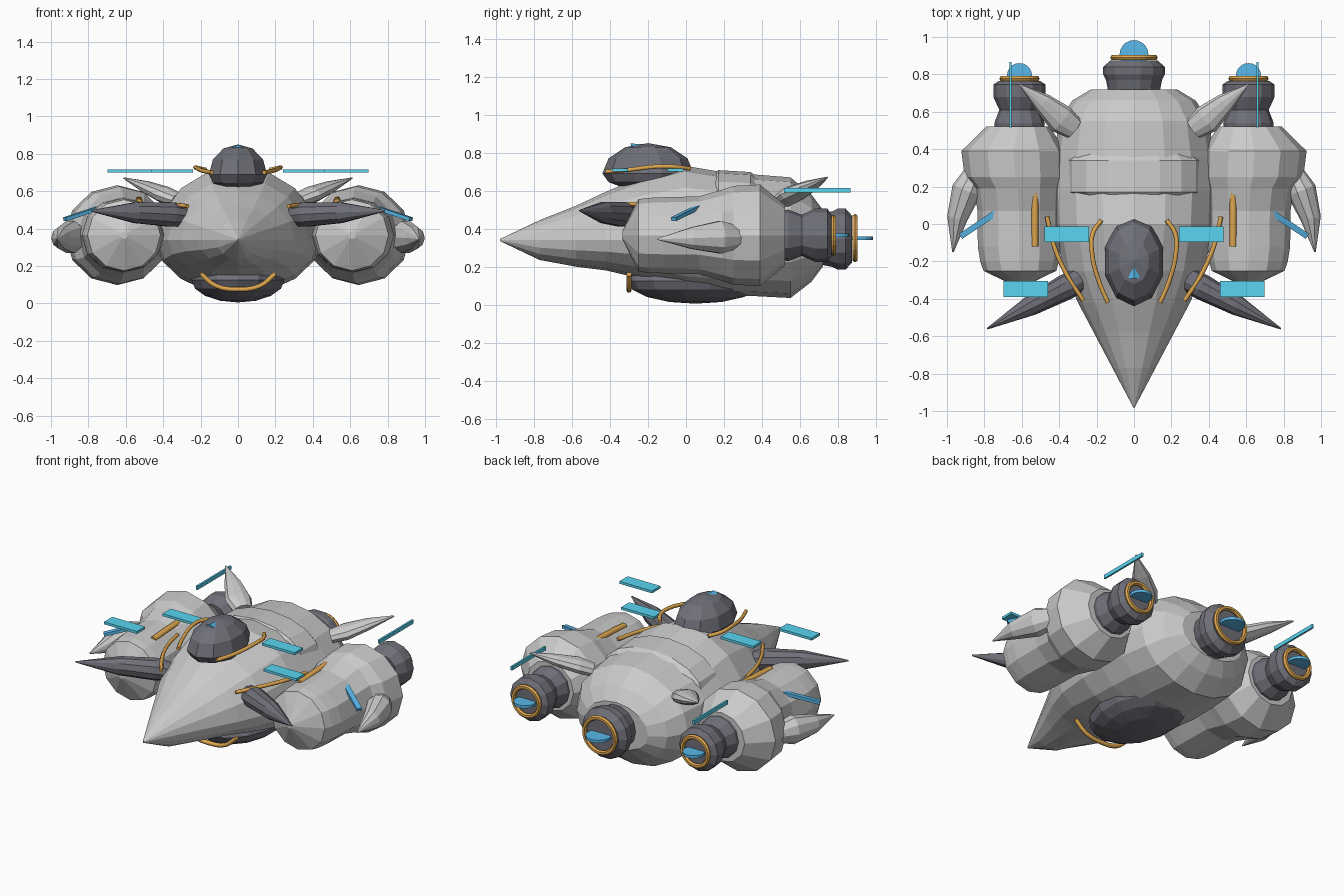
import bpy, bmesh, math
from mathutils import Vector, Matrix

if "Cube" in bpy.data.objects:
    bpy.data.objects.remove(bpy.data.objects["Cube"])


def mat(name, col):
    m = bpy.data.materials.new(name)
    m.diffuse_color = (*col, 1)
    m.use_nodes = True
    m.node_tree.nodes["Principled BSDF"].inputs["Base Color"].default_value = m.diffuse_color
    return m


DARK = mat("dark_metal", (0.16, 0.16, 0.19))
CYAN = mat("cyan", (0.10, 0.66, 0.88))
BLUE = mat("blue_glow", (0.10, 0.48, 0.82))
ORANGE = mat("orange", (0.75, 0.39, 0.08))


def finish(name, bm, m=None):
    bmesh.ops.recalc_face_normals(bm, faces=bm.faces)
    me = bpy.data.meshes.new(name)
    bm.to_mesh(me)
    bm.free()
    ob = bpy.data.objects.new(name, me)
    bpy.context.collection.objects.link(ob)
    if m:
        me.materials.append(m)
    return ob


def loft(name, rings, n=12, m=None):
    """Rings are (centre, half_width, half_up, half_down), set square to the path."""
    bm = bmesh.new()
    pts = [Vector(r[0]) for r in rings]
    loops = []
    for i, (c, w, u, d) in enumerate(rings):
        t = (pts[min(i + 1, len(pts) - 1)] - pts[max(i - 1, 0)]).normalized()
        side = t.cross(Vector((0, 0, 1))).normalized()
        up = side.cross(t)
        loop = []
        for k in range(n):
            a = 2 * math.pi * k / n
            s = math.sin(a)
            loop.append(bm.verts.new(pts[i] + side * w * math.cos(a) + up * s * (u if s > 0 else d)))
        loops.append(loop)
    for a, b in zip(loops, loops[1:]):
        for k in range(n):
            bm.faces.new((a[k], a[(k + 1) % n], b[(k + 1) % n], b[k]))
    bm.faces.new(loops[0])
    bm.faces.new(loops[-1])
    return finish(name, bm, m)


def along_y(name, x, z, prof, n=12, m=None):
    """Turned body along y from (y, half_width, half_height)."""
    return loft(name, [((x, y, z), w, h, h) for y, w, h in prof], n, m)


def ellipsoid(name, c, r, m, u=10, v=8, down=None):
    """Low-poly ellipsoid; its lower half can have its own height."""
    bm = bmesh.new()
    bmesh.ops.create_uvsphere(bm, u_segments=u, v_segments=v, radius=1)
    for p in bm.verts:
        h = r[2] if p.co.z > 0 or down is None else down
        p.co = Vector(c) + Vector((p.co.x * r[0], p.co.y * r[1], p.co.z * h))
    return finish(name, bm, m)


def box(name, c, size, m, rot=None):
    bm = bmesh.new()
    R = rot.to_4x4() if rot else Matrix()
    bmesh.ops.create_cube(bm, size=1, matrix=Matrix.Translation(c) @ R @ Matrix.Diagonal((*size, 1)))
    return finish(name, bm, m)


def tube(name, pts, r, m):
    cu = bpy.data.curves.new(name, 'CURVE')
    cu.dimensions = '3D'
    cu.bevel_depth, cu.bevel_resolution, cu.use_fill_caps = r, 1, True
    cu.resolution_u = 4
    sp = cu.splines.new('BEZIER')
    sp.bezier_points.add(len(pts) - 1)
    for p, q in zip(sp.bezier_points, pts):
        p.co = q
        p.handle_left_type = p.handle_right_type = 'AUTO'
    ob = bpy.data.objects.new(name, cu)
    bpy.context.collection.objects.link(ob)
    cu.materials.append(m)


def engine_glow(name, x, y, z, ring_r, disc_r):
    """Orange exhaust ring with a flat glowing disc in it."""
    bpy.ops.mesh.primitive_torus_add(location=(x, y, z), rotation=(math.pi / 2, 0, 0), major_radius=ring_r - 0.013,
                                     minor_radius=0.015, major_segments=24, minor_segments=6)
    ob = bpy.context.object
    ob.name = name + "_ring"
    ob.data.materials.append(ORANGE)
    bm = bmesh.new()
    bmesh.ops.create_cone(bm, cap_ends=True, segments=20, radius1=disc_r, radius2=disc_r, depth=0.018,
                          matrix=Matrix.Translation((x, y + 0.016, z)))
    finish(name + "_glow", bm, BLUE)


# Main hull: y, half width, top z, bottom z
hull = [(-0.98, 0.004, 0.345, 0.335), (-0.77, 0.115, 0.445, 0.235), (-0.58, 0.215, 0.52, 0.20),
        (-0.42, 0.30, 0.595, 0.18), (-0.25, 0.375, 0.665, 0.14), (0.0, 0.43, 0.73, 0.07),
        (0.18, 0.44, 0.70, 0.05), (0.36, 0.43, 0.685, 0.045), (0.55, 0.40, 0.67, 0.035),
        (0.66, 0.33, 0.58, 0.12), (0.72, 0.23, 0.50, 0.20)]
loft("hull", [((0, y, 0.34), w, t - 0.34, 0.34 - b) for y, w, t, b in hull], 16)

# Raised back plate, belly and canopy
loft("back_plate", [((0, y, 0.5), w, u, 0.1) for y, w, u in
                    ((0.12, 0.28, 0.17), (0.17, 0.36, 0.208), (0.34, 0.36, 0.198), (0.39, 0.31, 0.16))], 16)
ellipsoid("belly", (0, 0.05, 0.125), (0.255, 0.36, 0.12), DARK, 14, 8)
ellipsoid("canopy", (0, -0.2, 0.69), (0.163, 0.24, 0.16), DARK, 10, 6, 0.09)
bm = bmesh.new()
bmesh.ops.create_cone(bm, cap_ends=True, segments=4, radius1=0.042, radius2=0, depth=0.09,
                      matrix=Matrix.Translation((0, -0.245, 0.838)) @ Matrix.Rotation(0.1, 4, 'X')
                      @ Matrix.Diagonal((0.75, 1, 0.35, 1)) @ Matrix.Rotation(-math.pi / 2, 4, 'X'))
finish("canopy_marker", bm, BLUE)

# Central engine
along_y("main_engine", 0, 0.345, [(0.66, 0.13, 0.13), (0.72, 0.14, 0.14), (0.77, 0.15, 0.15), (0.80, 0.165, 0.165),
                                  (0.84, 0.165, 0.165), (0.875, 0.125, 0.125)], 14, DARK)
engine_glow("main_engine", 0, 0.89, 0.35, 0.125, 0.077)

# Curved chin trim
tube("chin_trim", [(-0.2, -0.3, 0.16), (-0.12, -0.3, 0.095), (0, -0.3, 0.075),
                   (0.12, -0.3, 0.095), (0.2, -0.3, 0.16)], 0.014, ORANGE)

for s, side in ((-1, "left"), (1, "right")):
    # Nacelle and its engine: y, half width, half height, x
    nac = [(-0.335, 0.02, 0.02, 0.61), (-0.25, 0.195, 0.19, 0.61), (-0.20, 0.21, 0.197, 0.612),
           (-0.12, 0.22, 0.20, 0.615), (0.07, 0.222, 0.205, 0.615), (0.19, 0.235, 0.24, 0.62),
           (0.25, 0.27, 0.26, 0.635), (0.39, 0.278, 0.267, 0.645), (0.52, 0.17, 0.16, 0.62)]
    body = loft("nacelle_" + side, [((s * 0.62, y, 0.365), w, h, h) for y, w, h, x in nac], 12)
    for i, v in enumerate(body.data.vertices):  # lean the fat rear outward
        v.co.x += s * (nac[i // 12][3] - 0.62)
    along_y("side_engine_" + side, s * 0.612, 0.365,
            [(0.48, 0.13, 0.13), (0.54, 0.135, 0.135), (0.61, 0.108, 0.108), (0.68, 0.14, 0.14),
             (0.745, 0.14, 0.14), (0.765, 0.11, 0.11)], 12, DARK)
    engine_glow("side_engine_" + side, s * 0.612, 0.777, 0.365, 0.106, 0.067)

    # Spike fins: outer, front and rear
    fins = (("outer_fin", None, [((0.84, 0.30, 0.355), 0.05, 0.05), ((0.895, 0.18, 0.355), 0.08, 0.09),
                                 ((0.945, 0.03, 0.35), 0.055, 0.06), ((0.968, -0.15, 0.345), 0.004, 0.004)]),
            ("front_fin", DARK, [((0.16, -0.22, 0.45), 0.05, 0.04), ((0.36, -0.335, 0.475), 0.07, 0.068),
                                 ((0.55, -0.435, 0.485), 0.055, 0.058), ((0.785, -0.56, 0.495), 0.004, 0.004)]),
            ("rear_fin", None, [((0.32, 0.51, 0.55), 0.06, 0.04), ((0.39, 0.56, 0.58), 0.08, 0.045),
                                ((0.49, 0.65, 0.622), 0.053, 0.033), ((0.61, 0.745, 0.67), 0.004, 0.004)]))
    for name, m, rings in fins:
        loft(name + "_" + side, [((s * c[0], c[1], c[2]), w, h, h) for c, w, h in rings], 10, m)

    # Floating cyan panels and bars
    box("inner_panel_" + side, (s * 0.36, -0.055, 0.708), (0.237, 0.085, 0.016), CYAN)
    box("outer_panel_" + side, (s * 0.578, -0.348, 0.708), (0.237, 0.085, 0.016), CYAN)
    box("rear_bar_" + side, (s * 0.66, 0.69, 0.602), (0.012, 0.35, 0.025), CYAN)
    a, b = Vector((s * 0.64, 0.125, 0.545)), Vector((s * 0.925, -0.065, 0.45))
    box("slanted_bar_" + side, (a + b) / 2, (0.032, 0.02, (b - a).length), BLUE,
        (b - a).to_track_quat('Z', 'Y').to_matrix())

    # Orange pipes
    pipes = (("canopy_pipe", 0.012, [(0.175, 0.02, 0.715), (0.22, -0.05, 0.725), (0.225, -0.15, 0.727),
                                     (0.19, -0.3, 0.71), (0.14, -0.42, 0.70)]),
             ("hull_pipe", 0.012, [(0.465, 0.04, 0.53), (0.43, -0.11, 0.53), (0.36, -0.27, 0.53), (0.27, -0.41, 0.52)]),
             ("nacelle_pipe", 0.02, [(0.53, 0.18, 0.555), (0.53, 0.03, 0.55), (0.53, -0.12, 0.54)]))
    for name, r, pts in pipes:
        tube(name + "_" + side, [(s * x, y, z) for x, y, z in pts], r, ORANGE)
